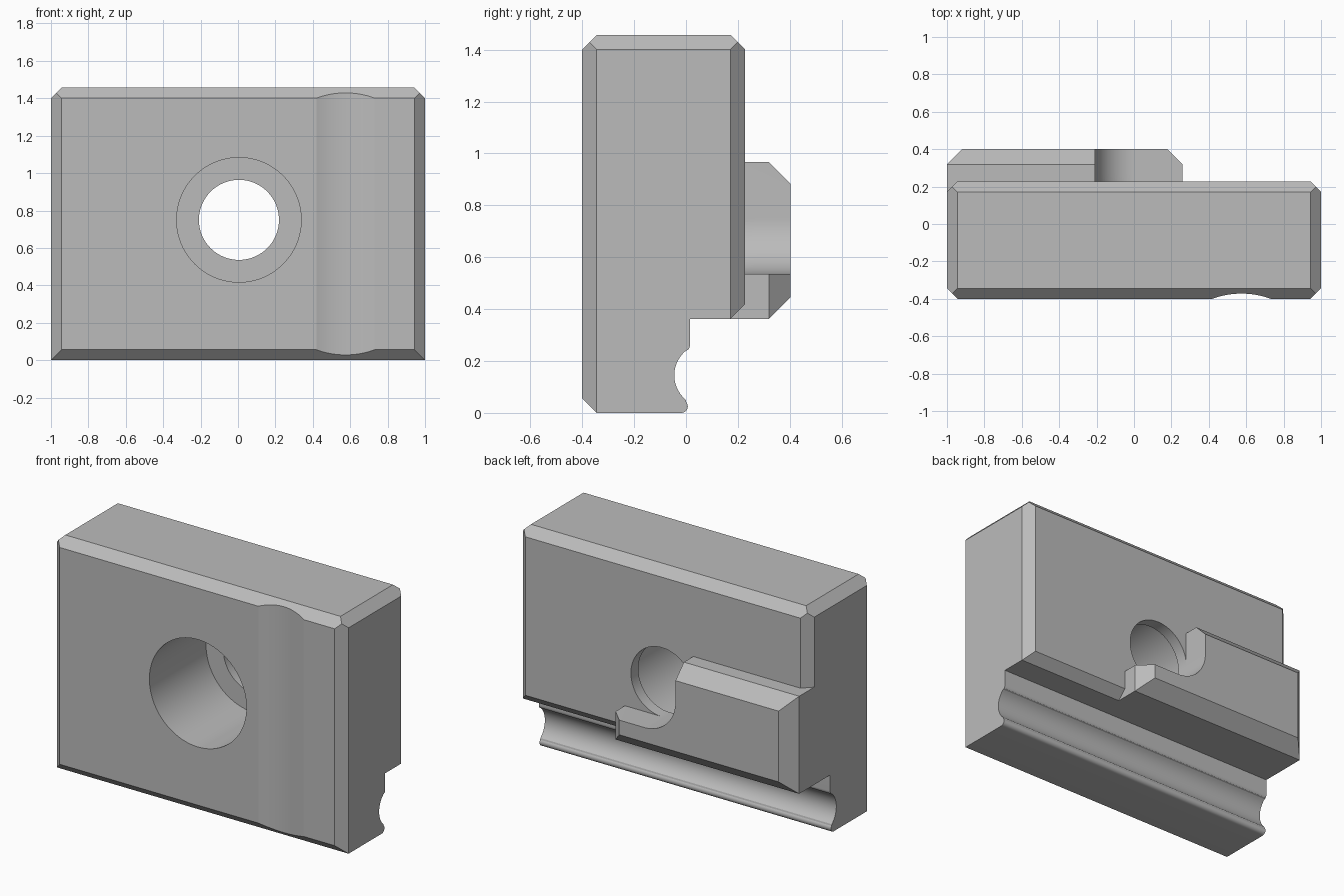
import bpy, bmesh
from math import sin, cos, pi
from mathutils import Vector

if "Cube" in bpy.data.objects:
    bpy.data.objects.remove(bpy.data.objects["Cube"])

grey = bpy.data.materials.new("plain_grey")
grey.use_nodes = True
COLOUR = (0.5, 0.5, 0.5, 1)
grey.diffuse_color = COLOUR
grey.node_tree.nodes["Principled BSDF"].inputs["Base Color"].default_value = COLOUR

FRONT, BACK, TOP, STEP = -0.4, 0.227, 1.457, 0.362
EDGE, TAB_EDGE = 0.056, 0.083
TAB_BACK, TAB_TOP, TAB_END = 0.402, 0.967, 0.26
HOLE_X, HOLE_Z, HOLE_R = 0.005, 0.75, 0.214


def arc(cx, cy, r, start, end, steps):
    """Points on an arc, angles in degrees."""
    angles = [(start + (end - start) * i / steps) * pi / 180 for i in range(steps + 1)]
    return [(cx + r * cos(a), cy + r * sin(a)) for a in angles]


def prism(name, points, axis, low, high, cuts=()):
    """Extrude a profile along an axis, then slice off chamfers (normal, distance)."""
    place = {"x": lambda u, v: (low, u, v),
             "y": lambda u, v: (u, low, v),
             "z": lambda u, v: (u, v, low)}[axis]
    bm = bmesh.new()
    face = bm.faces.new([bm.verts.new(place(u, v)) for u, v in points])
    grown = bmesh.ops.extrude_face_region(bm, geom=[face])["geom"]
    move = Vector([(high - low) * (axis == a) for a in "xyz"])
    bmesh.ops.translate(bm, vec=move, verts=[g for g in grown if isinstance(g, bmesh.types.BMVert)])
    for normal, distance in cuts:
        n = Vector(normal)
        result = bmesh.ops.bisect_plane(
            bm, geom=bm.verts[:] + bm.edges[:] + bm.faces[:], dist=1e-5,
            plane_co=n * distance / n.length_squared, plane_no=n, clear_outer=True)
        rim = [g for g in result["geom_cut"] if isinstance(g, bmesh.types.BMEdge)]
        bmesh.ops.holes_fill(bm, edges=rim, sides=0)
    bmesh.ops.remove_doubles(bm, verts=bm.verts[:], dist=1e-5)
    bmesh.ops.recalc_face_normals(bm, faces=bm.faces[:])
    mesh = bpy.data.meshes.new(name)
    bm.to_mesh(mesh)
    bm.free()
    mesh.materials.append(grey)
    obj = bpy.data.objects.new(name, mesh)
    bpy.context.collection.objects.link(obj)
    return obj


def combine(target, other, operation):
    """Apply a boolean and discard the helper."""
    mod = target.modifiers.new(operation.lower(), "BOOLEAN")
    mod.operation, mod.object, mod.solver = operation, other, "EXACT"
    bpy.context.view_layer.objects.active = target
    bpy.ops.object.modifier_apply(modifier=mod.name)
    bpy.data.objects.remove(other)


# Main block: side profile with chamfers, a step and a rounded channel with a lip
channel = arc(0.078, 0.145, 0.123, 230, 130, 20)
lip = arc(-0.018, 0.025, 0.025, -90, 40, 10)
shoulder = arc(-0.015, 0.262, 0.03, -40, 0, 5)
side = ([(FRONT, EDGE), (FRONT + EDGE, 0)] + lip + channel + shoulder
        + [(0.015, STEP), (BACK - EDGE, STEP), (BACK, STEP + EDGE),
           (BACK, TOP - EDGE), (BACK - EDGE, TOP), (FRONT + EDGE, TOP), (FRONT, TOP - EDGE)])
chamfers = []
for s in (-1, 1):
    chamfers += [((s, -1, 0), 1 - FRONT - EDGE),
                 ((s, 1, 0), 1 + BACK - EDGE),
                 ((s, 0, 1), 1 + TOP - EDGE)]
block = prism("mounting_block", side, "x", -1, 1, chamfers)

# Raised tab on the back with chamfered edges
tab_side = [(0.1, STEP), (TAB_BACK - TAB_EDGE, STEP), (TAB_BACK, STEP + TAB_EDGE),
            (TAB_BACK, TAB_TOP - TAB_EDGE), (TAB_BACK - TAB_EDGE, TAB_TOP), (0.1, TAB_TOP)]
tab = prism("back_tab", tab_side, "x", -1, TAB_END,
            [((1, 1, 0), TAB_END + TAB_BACK - TAB_EDGE),
             ((-1, 1, 0), 1 + TAB_BACK - TAB_EDGE)])

# Open notch in the tab that follows the lower quarter of the hole
notch = arc(HOLE_X, HOLE_Z, HOLE_R, 180, 270, 24) + [
    (1, HOLE_Z - HOLE_R), (1, 2), (HOLE_X - HOLE_R, 2)]
combine(tab, prism("notch_cutter", notch, "y", 0, 1), "DIFFERENCE")
combine(block, tab, "UNION")

# Through hole, wide counterbore and shallow upright groove on the front
hole = arc(HOLE_X, HOLE_Z, HOLE_R, 0, 360, 96)[:-1]
bore = arc(HOLE_X, HOLE_Z, 0.333, 0, 360, 96)[:-1]
groove = arc(0.575, FRONT + 0.028 - 0.45, 0.45, 0, 360, 120)[:-1]
combine(block, prism("hole_cutter", hole, "y", -1, BACK + 0.05), "DIFFERENCE")
combine(block, prism("bore_cutter", bore, "y", -1, 0.155), "DIFFERENCE")
combine(block, prism("groove_cutter", groove, "z", -1, 2), "DIFFERENCE")

bpy.ops.object.select_all(action="DESELECT")
block.select_set(True)
bpy.context.view_layer.objects.active = block
bpy.ops.object.shade_smooth_by_angle(angle=0.26)
